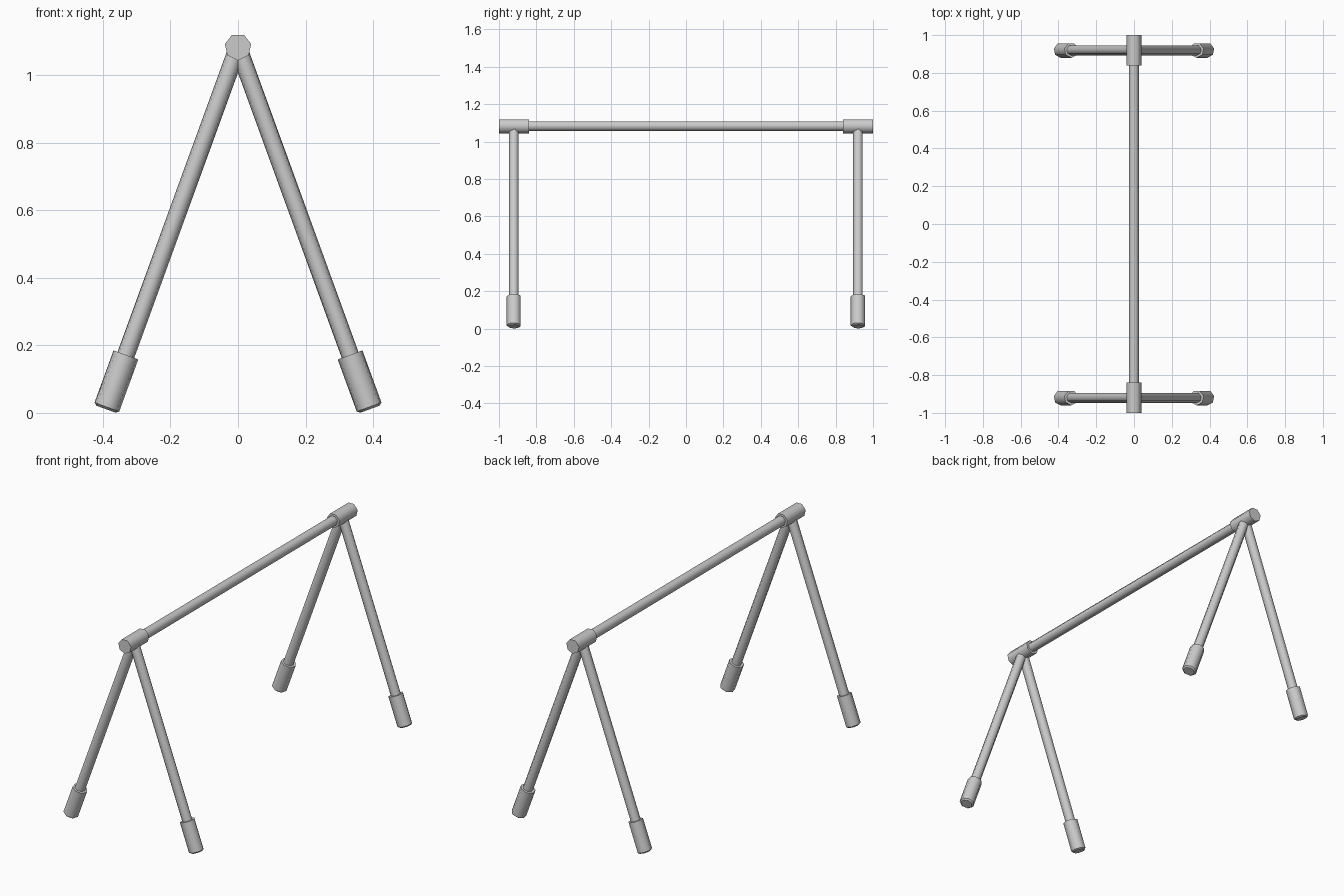
import bpy, bmesh
from math import sin, cos, tau, radians
from mathutils import Vector

if "Cube" in bpy.data.objects:
    bpy.data.objects.remove(bpy.data.objects["Cube"])

SIDES = 7
APEX_Z = 1.083
FRAME_Y = 0.92
TILT = radians(20)


def tube(name, start, axis, corner, rings):
    """Seven-sided capped tube; rings = (distance along axis, radius),
    corner = direction of the first corner of the cross-section."""
    start, axis, corner = Vector(start), Vector(axis).normalized(), Vector(corner)
    side = axis.cross(corner)
    bm = bmesh.new()
    loops = []
    for d, r in rings:
        loops.append([bm.verts.new(start + axis * d
                                   + corner * r * cos(tau * i / SIDES)
                                   + side * r * sin(tau * i / SIDES))
                      for i in range(SIDES)])
    for a, b in zip(loops, loops[1:]):
        for i in range(SIDES):
            j = (i + 1) % SIDES
            bm.faces.new((a[i], a[j], b[j], b[i])).smooth = True
    bm.faces.new(loops[0][::-1])
    bm.faces.new(loops[-1])
    # rims stay crisp while the sides shade smoothly
    for loop in loops:
        for i in range(SIDES):
            bm.edges.get((loop[i], loop[(i + 1) % SIDES])).smooth = False
    bmesh.ops.recalc_face_normals(bm, faces=bm.faces)
    mesh = bpy.data.meshes.new(name)
    bm.to_mesh(mesh)
    bm.free()
    ob = bpy.data.objects.new(name, mesh)
    bpy.context.collection.objects.link(ob)
    return ob


# top rail
tube("crossbar", (0, -FRAME_Y, APEX_Z), (0, 1, 0), (0, 0, -1),
     [(0, 0.027), (2 * FRAME_Y, 0.027)])

for y, end in ((-FRAME_Y, "front"), (FRAME_Y, "back")):
    # sleeve joining the rail and legs
    tube(end + "_joint", (0, y, APEX_Z), (0, 1, 0), (0, 0, -1),
         [(-0.08, 0.04), (0.08, 0.04)])
    for sx, hand in ((-1, "left"), (1, "right")):
        apex = (0, y, APEX_Z)
        down = (sx * sin(TILT), 0, -cos(TILT))
        # splayed leg
        tube(f"{end}_{hand}_leg", apex, down, (0, -1, 0),
             [(0, 0.027), (1.12, 0.027)])
        # foot sleeve with chamfered tip
        tube(f"{end}_{hand}_foot", apex, down, (0, -1, 0),
             [(0.97, 0.04), (1.134, 0.04), (1.141, 0.031)])
